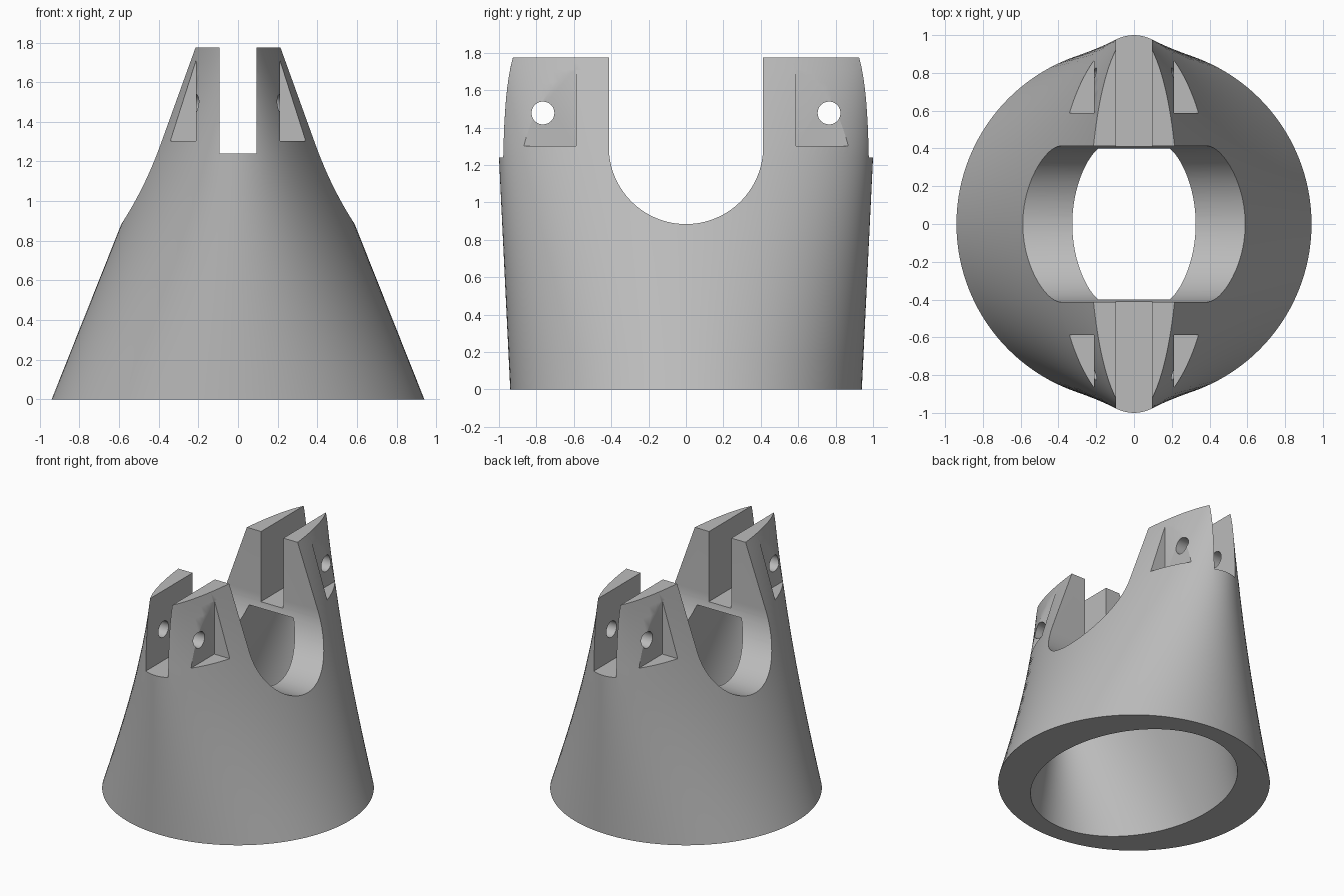
import bpy, bmesh
from math import cos, sin, pi, radians
from mathutils import Matrix, Vector

cube = bpy.data.objects.get("Cube")
if cube:
    bpy.data.objects.remove(cube, do_unlink=True)

grey = bpy.data.materials.new("light grey")
grey.use_nodes = True
COLOUR = (0.5, 0.5, 0.5, 1)
grey.diffuse_color = COLOUR
grey.node_tree.nodes["Principled BSDF"].inputs["Base Color"].default_value = COLOUR


def add_object(name, bm):
    bmesh.ops.recalc_face_normals(bm, faces=bm.faces)
    mesh = bpy.data.meshes.new(name)
    bm.to_mesh(mesh)
    bm.free()
    mesh.materials.append(grey)
    obj = bpy.data.objects.new(name, mesh)
    bpy.context.collection.objects.link(obj)
    return obj


def loft(name, sections, segments=128, steps=8):
    """Closed solid through elliptical sections given as (z, half x, half y)."""
    levels = [Vector(sections[0])]
    for low, high in zip(sections, sections[1:]):
        levels += [Vector(low).lerp(Vector(high), i / steps) for i in range(1, steps + 1)]
    bm = bmesh.new()
    rings = []
    for z, a, b in levels:
        angles = [2 * pi * i / segments for i in range(segments)]
        rings.append([bm.verts.new((a * cos(t), b * sin(t), z)) for t in angles])
    for r, s in zip(rings, rings[1:]):
        for i in range(segments):
            j = (i + 1) % segments
            bm.faces.new((r[i], r[j], s[j], s[i]))
    bm.faces.new(rings[0][::-1])
    bm.faces.new(rings[-1])
    return add_object(name, bm)


def box(name, low, high):
    low, high = Vector(low), Vector(high)
    bm = bmesh.new()
    bmesh.ops.create_cube(bm, size=1)
    bmesh.ops.scale(bm, vec=high - low, verts=bm.verts)
    bmesh.ops.translate(bm, vec=(low + high) / 2, verts=bm.verts)
    return add_object(name, bm)


def cross_rod(name, y, z, radius):
    bm = bmesh.new()
    bmesh.ops.create_cone(bm, cap_ends=True, segments=48, radius1=radius, radius2=radius,
                          depth=2, matrix=Matrix.Translation((0, y, z)) @ Matrix.Rotation(pi / 2, 4, "Y"))
    return add_object(name, bm)


def saddle(name, radius, centre_z, top, segments=64):
    """U-shaped prism running along x."""
    outline = [(radius * cos(t), centre_z + radius * sin(t))
               for t in (pi + pi * i / segments for i in range(segments + 1))]
    outline += [(radius, top), (-radius, top)]
    bm = bmesh.new()
    face = bm.faces.new([bm.verts.new((-1.5, y, z)) for y, z in outline])
    out = bmesh.ops.extrude_face_region(bm, geom=[face])
    moved = [v for v in out["geom"] if isinstance(v, bmesh.types.BMVert)]
    bmesh.ops.translate(bm, vec=(3, 0, 0), verts=moved)
    return add_object(name, bm)


# Body: round base tapering to a narrow ridge
body = loft("clevis_body", [(0, 0.94, 0.94), (1.24, 0.447, 1.0), (1.774, 0.235, 1.01)])

# Hollow interior, U-shaped saddle and fork slot
cutters = [
    loft("cavity_cutter", [(-0.03, 0.661, 0.799), (1.195, 0.213, 0.84)]),
    saddle("saddle_cutter", 0.413, 1.297, 2.2),
    box("slot_cutter", (-0.094, -1.5, 1.24), (0.094, 1.5, 2.2)),
]

# Pin holes and flat pockets on both forks
for side in (-1, 1):
    cutters.append(cross_rod("pin_hole_cutter", side * 0.765, 1.478, 0.061))
    for hand in (-1, 1):
        xs = sorted((hand * 0.211, hand * 1.2))
        ys = sorted((side * 0.587, side * 1.5))
        cutters.append(box("pocket_cutter", (xs[0], ys[0], 1.302), (xs[1], ys[1], 2.2)))

bpy.ops.object.select_all(action="DESELECT")
bpy.context.view_layer.objects.active = body
body.select_set(True)
for cutter in cutters:
    cutter.hide_render = True
    mod = body.modifiers.new(cutter.name, "BOOLEAN")
    mod.operation = "DIFFERENCE"
    mod.solver = "EXACT"
    mod.object = cutter
    bpy.ops.object.modifier_apply(modifier=mod.name)
for cutter in cutters:
    bpy.data.objects.remove(cutter, do_unlink=True)

bpy.ops.object.shade_smooth_by_angle(angle=radians(25))
